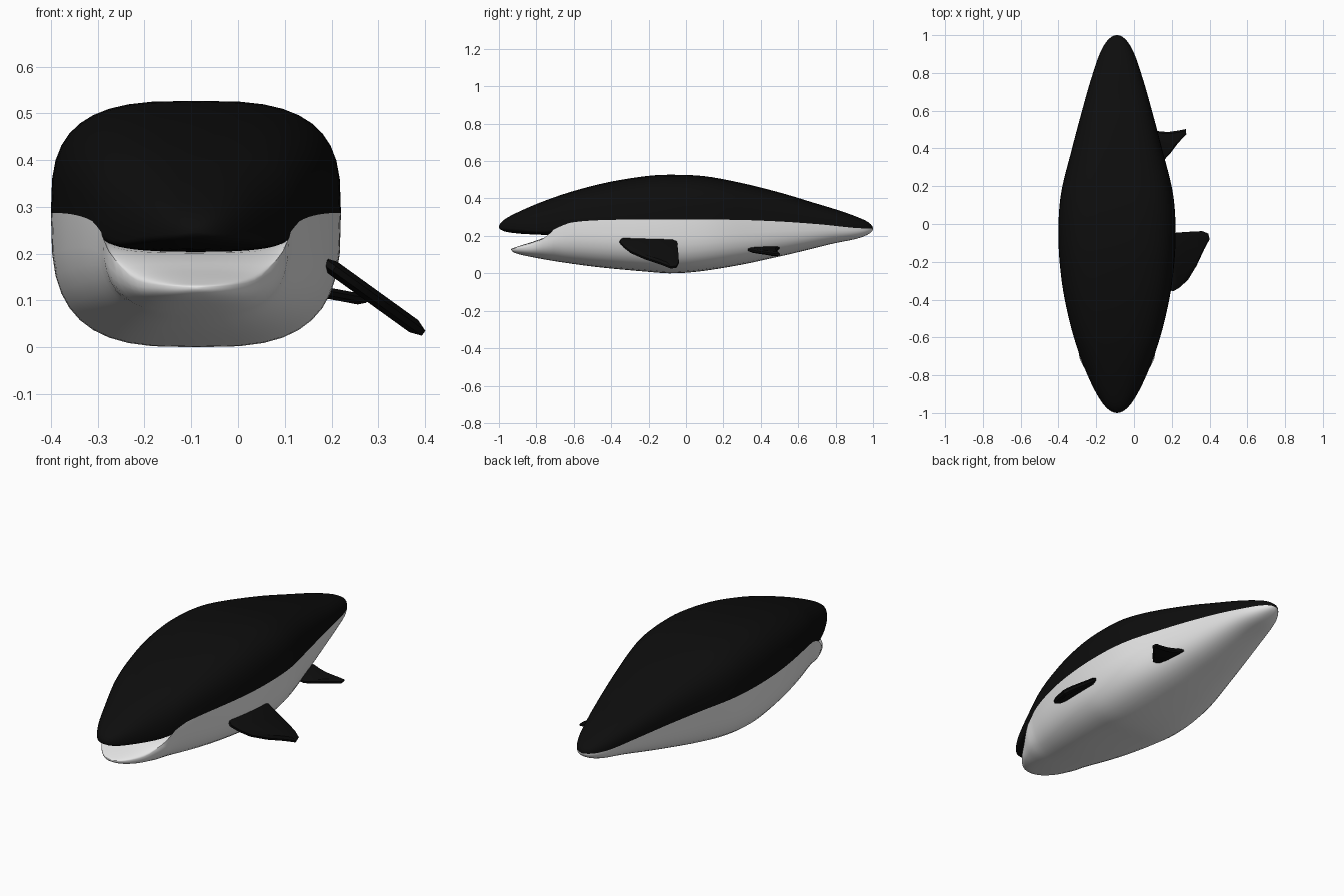
import bpy, bmesh, math
from mathutils import Vector

if "Cube" in bpy.data.objects:
    bpy.data.objects.remove(bpy.data.objects["Cube"])

CX = -0.09        # body axis
MOUTH = -0.68     # corner of the mouth
N = 20            # segments per half section


def material(name, rgb):
    m = bpy.data.materials.new(name)
    m.diffuse_color = (*rgb, 1)
    m.use_nodes = True
    m.node_tree.nodes["Principled BSDF"].inputs["Base Color"].default_value = m.diffuse_color
    return m


black = material("black skin", (0.004, 0.004, 0.004))
white = material("white belly", (0.8, 0.8, 0.8))


def curve(keys, tip=-1.0):
    """Smooth function of y; angular parameter gives rounded ends."""
    def par(y):
        t = (2 * y - tip - 1) / (1 - tip)
        return math.acos(max(-1, min(1, -t)))
    us = [par(k[0]) for k in keys]
    vs = [k[1] for k in keys]
    last = len(us) - 1

    def slope(i):
        a, b = max(0, i - 1), min(last, i + 1)
        return (vs[b] - vs[a]) / (us[b] - us[a])

    def f(y):
        u = par(y)
        i = 0
        while i < last - 1 and u > us[i + 1]:
            i += 1
        h = us[i + 1] - us[i]
        t = max(0, min(1, (u - us[i]) / h))
        return ((2*t**3 - 3*t*t + 1) * vs[i] + (t**3 - 2*t*t + t) * h * slope(i)
                + (3*t*t - 2*t**3) * vs[i + 1] + (t**3 - t*t) * h * slope(i + 1))
    return f


# Body profiles along y
width = curve([(-1, 0), (-.97, .058), (-.9, .107), (-.8, .156), (-.68, .203), (-.5, .255),
               (-.3, .293), (-.08, .31), (.15, .298), (.4, .238), (.6, .185), (.8, .127),
               (.9, .092), (.97, .052), (1, 0)])
back = curve([(-1, .246), (-.97, .288), (-.9, .326), (-.8, .37), (-.6, .44), (-.4, .49),
              (-.2, .521), (-.08, .527), (.1, .519), (.3, .482), (.5, .432), (.7, .372),
              (.9, .307), (.97, .276), (1, .238)])
seam = curve([(-1, .246), (-.9, .238), (-.8, .228), (-.74, .23), (-.68, .247), (-.62, .27),
              (-.46, .284), (-.2, .287), (.25, .286), (.5, .277), (.7, .263), (.9, .243),
              (1, .238)])
palate = curve([(-1, .246), (-.97, .224), (-.9, .213), (-.8, .207), (-.68, .204), (1, .204)])
belly = curve([(-.935, .128), (-.91, .107), (-.83, .088), (-.67, .06), (-.46, .032),
               (-.2, .008), (-.08, 0), (.07, .01), (.29, .045), (.5, .09), (.77, .155),
               (.93, .19), (1, .238)], -.935)
jaw_width = curve([(-.935, 0), (-.92, .05), (-.88, .095), (-.8, .15), (-.68, .203), (1, .2)], -.935)
jaw_edge = curve([(-.935, .128), (-.88, .135), (-.82, .15), (-.75, .195), (-.68, .247), (1, .25)], -.935)
jaw_top = curve([(-.935, .128), (-.91, .14), (-.83, .165), (-.75, .192), (-.68, .204), (1, .204)], -.935)


def shell(name, tip, mat, w_front, edge_front, inner, outer):
    """Loft of outer half sections; in front of the mouth corner the inner half closes the jaw."""
    front = [tip + (MOUTH - tip) * (1 - math.cos(k / 14 * math.pi / 2)) for k in range(14)]
    rear = []
    for k in range(61):
        t = math.acos(-MOUTH)
        rear.append(-math.cos(t + (math.pi - t) * k / 60))
    bm = bmesh.new()
    rings = []
    for y in front + rear:
        jaw = y < MOUTH - 1e-5
        w = max(0, w_front(y) if jaw else width(y))
        mid = edge_front(y) if jaw else seam(y)
        p = 2 / (2.35 + 0.75 * max(0, 1 - y * y))
        ring = []
        for j in range(2 * N):
            a = math.pi * j / N
            c, s = math.cos(a), math.sin(a)
            z = outer(y) if j <= N else inner(y)
            ring.append(bm.verts.new((CX + w * math.copysign(abs(c) ** p, c), y,
                                      mid + (z - mid) * abs(s) ** p)))
        rings.append(ring)
    for i in range(len(rings) - 1):
        for j in range(2 * N if i < len(front) else N):
            k = (j + 1) % (2 * N)
            bm.faces.new((rings[i][j], rings[i][k], rings[i + 1][k], rings[i + 1][j]))
    bmesh.ops.delete(bm, geom=[v for v in bm.verts if not v.link_faces], context='VERTS')
    bmesh.ops.remove_doubles(bm, verts=bm.verts, dist=1e-5)
    bmesh.ops.recalc_face_normals(bm, faces=bm.faces)
    if max(bm.faces, key=lambda f: f.calc_center_median().z * (1 if mat is black else -1)
           ).normal.z * (1 if mat is black else -1) < 0:
        bmesh.ops.reverse_faces(bm, faces=bm.faces)
    finish(name, bm, mat, 60)


def finish(name, bm, mat, angle):
    me = bpy.data.meshes.new(name)
    bm.to_mesh(me)
    bm.free()
    me.materials.append(mat)
    ob = bpy.data.objects.new(name, me)
    bpy.context.collection.objects.link(ob)
    bpy.ops.object.select_all(action='DESELECT')
    ob.select_set(True)
    bpy.context.view_layer.objects.active = ob
    bpy.ops.object.shade_smooth_by_angle(angle=math.radians(angle))


# Black back with upper jaw, white belly with lower jaw
shell("upper_body", -1.0, black, width, seam, palate, back)
shell("lower_body", -.935, white, jaw_width, jaw_edge, jaw_top, belly)


def fin(name, root, tip, outline, thick):
    """Thin plate with chamfered rim; outline is (fraction along fin, y)."""
    root, tip = Vector(root), Vector(tip)
    d = tip - root
    normal = d.cross(Vector((0, 1, 0))).normalized()
    pts = [root + d * s + Vector((0, y, 0)) for s, y in outline]
    mid = sum(pts, Vector()) / len(pts)
    bm = bmesh.new()
    loops = []
    for scale, off in ((.8, -1), (1, -.4), (1, .4), (.8, 1)):
        loops.append([bm.verts.new(mid + (p - mid) * scale + normal * off * thick / 2) for p in pts])
    n = len(pts)
    for a, b in zip(loops, loops[1:]):
        for i in range(n):
            bm.faces.new((a[i], a[(i + 1) % n], b[(i + 1) % n], b[i]))
    bm.faces.new(loops[0])
    bm.faces.new(loops[-1])
    bmesh.ops.recalc_face_normals(bm, faces=bm.faces)
    finish(name, bm, black, 30)


# Fins on the right side only
fin("front_fin", (.2, 0, .172), (.397, 0, .03),
    [(-.1, -.34), (.03, -.355), (.2, -.335), (.42, -.295), (.65, -.22), (.85, -.135), (1, -.08),
     (.96, -.05), (.8, -.038), (.4, -.042), (-.1, -.05)], .032)
fin("rear_fin", (.09, 0, .135), (.276, 0, .1),
    [(0, .32), (.35, .335), (.55, .375), (.75, .425), (1, .475), (.99, .502), (.8, .495),
     (.5, .487), (.25, .49), (0, .5)], .024)
